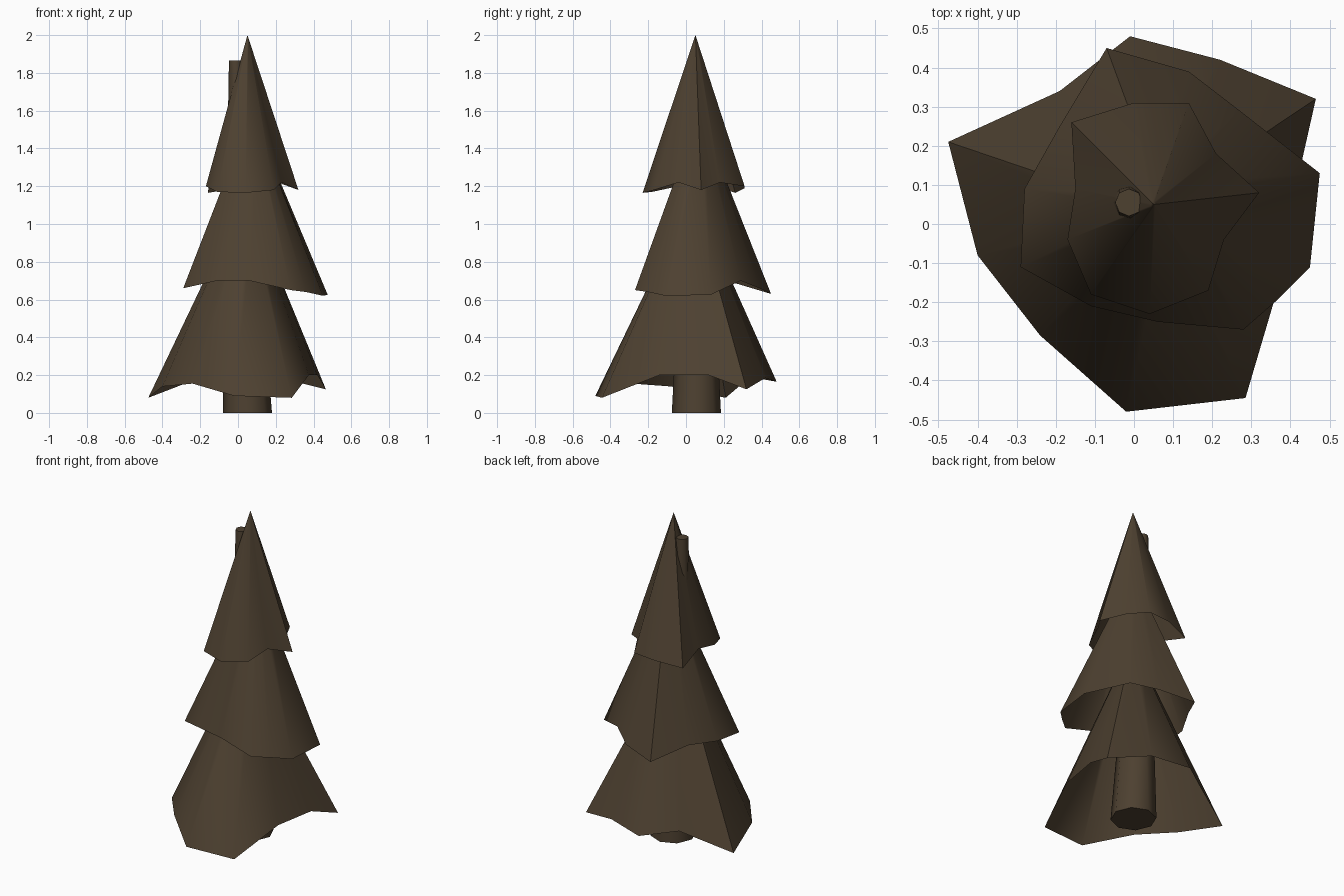
import bpy
import bmesh
import math
from mathutils import Vector, Matrix

default_cube = bpy.data.objects.get("Cube")
if default_cube:
    bpy.data.objects.remove(default_cube, do_unlink=True)


def make_material(name, colour):
    material = bpy.data.materials.new(name)
    material.use_nodes = True
    material.diffuse_color = colour
    shader = material.node_tree.nodes["Principled BSDF"]
    shader.inputs["Base Color"].default_value = colour
    shader.inputs["Roughness"].default_value = 0.9
    return material


bark_brown = make_material("dark brown", (0.075, 0.052, 0.03, 1))


def finish(name, bm, outward=True):
    """Turn a bmesh into a smooth-shaded, coloured object."""
    if outward:
        bmesh.ops.recalc_face_normals(bm, faces=bm.faces[:])
    mesh = bpy.data.meshes.new(name)
    bm.to_mesh(mesh)
    bm.free()
    mesh.materials.append(bark_brown)
    obj = bpy.data.objects.new(name, mesh)
    bpy.context.scene.collection.objects.link(obj)
    bpy.ops.object.select_all(action="DESELECT")
    obj.select_set(True)
    bpy.context.view_layer.objects.active = obj
    bpy.ops.object.shade_smooth_by_angle(angle=math.radians(60))
    return obj


def add_skirt(name, apex, rim, blend, pointed):
    """Open cone of branches: ragged counter-clockwise rim rising to a tip."""
    bm = bmesh.new()
    tip = Vector(apex)
    lower = [bm.verts.new(point) for point in rim]
    upper = [bm.verts.new(Vector(point).lerp(tip, blend)) for point in rim]
    peak = bm.verts.new(tip) if pointed else None
    for i in range(len(rim)):
        j = (i + 1) % len(rim)
        bm.faces.new((lower[i], lower[j], upper[j], upper[i]))
        if pointed:
            bm.faces.new((upper[i], upper[j], peak))
    return finish(name, bm, outward=False)


# Three ragged layers of branches, open underneath
lower_rim = [
    (-0.02, -0.48, 0.09), (0.285, -0.445, 0.08), (0.375, -0.14, 0.2),
    (0.42, 0.12, 0.2), (0.465, 0.32, 0.125), (0.22, 0.42, 0.185),
    (-0.01, 0.48, 0.165), (-0.19, 0.34, 0.19), (-0.475, 0.21, 0.08),
    (-0.4, -0.08, 0.14), (-0.24, -0.285, 0.155),
]
middle_rim = [
    (0.06, -0.25, 0.7), (0.28, -0.27, 0.65), (0.36, -0.2, 0.64),
    (0.45, -0.11, 0.62), (0.475, 0.13, 0.625), (0.27, 0.29, 0.7),
    (0.14, 0.39, 0.66), (-0.07, 0.45, 0.63), (-0.19, 0.25, 0.69),
    (-0.28, 0.09, 0.68), (-0.29, -0.11, 0.66), (-0.11, -0.21, 0.7),
]
upper_rim = [
    (0.04, -0.23, 1.165), (0.19, -0.17, 1.18), (0.23, -0.04, 1.22),
    (0.32, 0.08, 1.18), (0.21, 0.18, 1.22), (0.14, 0.31, 1.2),
    (0, 0.31, 1.19), (-0.16, 0.26, 1.165), (-0.15, 0.09, 1.22),
    (-0.17, -0.04, 1.2), (-0.11, -0.18, 1.17),
]
add_skirt("lower_branches", (0.04, 0.035, 1.16), lower_rim, 0.85, False)
add_skirt("middle_branches", (0.07, 0.07, 1.59), middle_rim, 0.85, False)
add_skirt("upper_branches", (0.05, 0.05, 2), upper_rim, 0.97, True)

# Tapered trunk leaning to one side, its end poking out near the tip
trunk_height = 1.865
bm = bmesh.new()
bmesh.ops.create_cone(
    bm, cap_ends=True, segments=8, radius1=0.13, radius2=0.035,
    depth=trunk_height,
    matrix=Matrix.Translation((0.05, 0.055, trunk_height / 2)),
)
for vert in bm.verts:
    vert.co.x -= 0.063 * vert.co.z / trunk_height
finish("trunk", bm)
